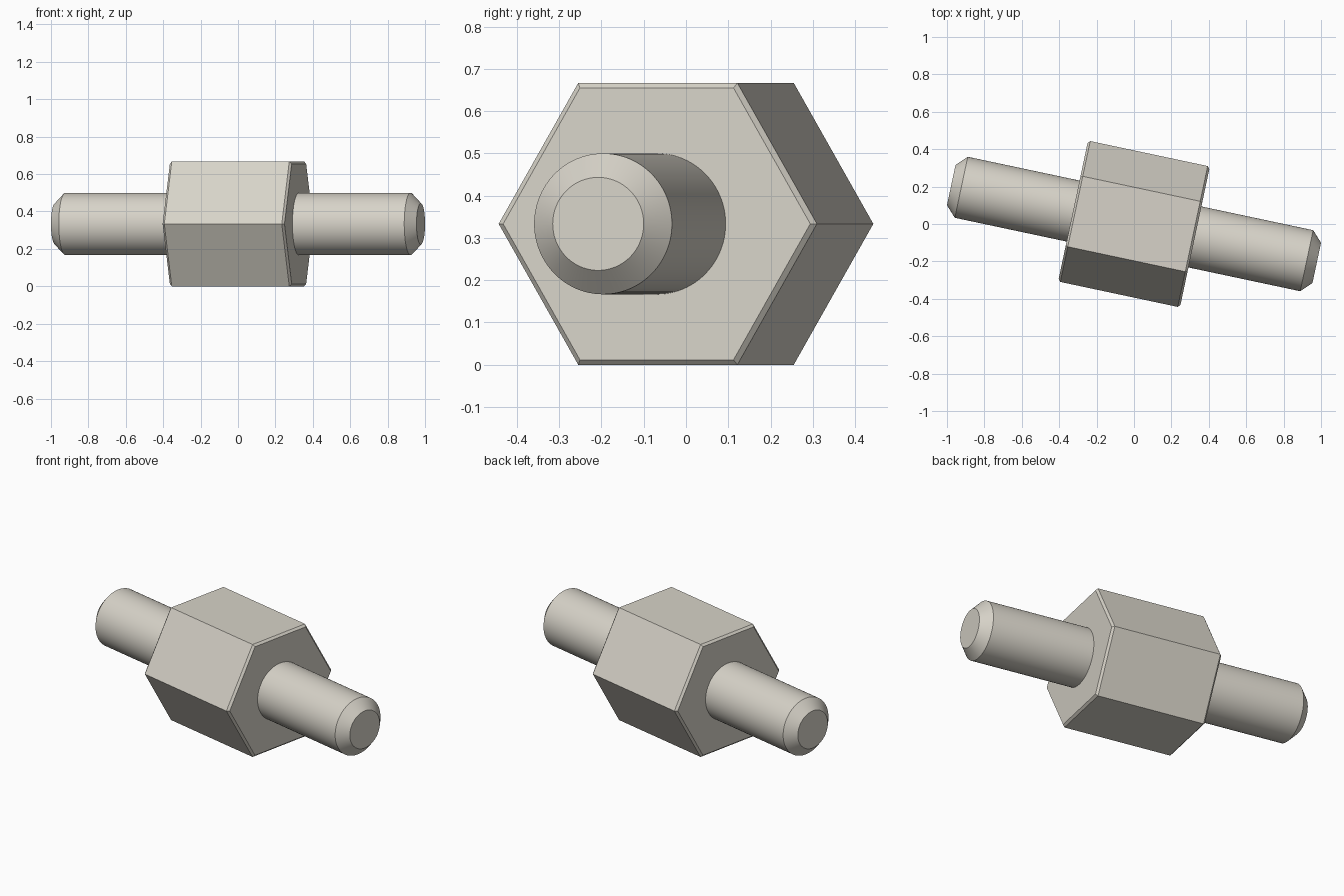
import bpy
import bmesh
import math

cube = bpy.data.objects.get("Cube")
if cube:
    bpy.data.objects.remove(cube, do_unlink=True)

AXIS_HEIGHT = 1 / 3
TURN = math.radians(-12)

metal = bpy.data.materials.new("warm light grey metal")
metal.use_nodes = True
colour = (0.68, 0.65, 0.58, 1)
metal.diffuse_color = colour
metal.node_tree.nodes["Principled BSDF"].inputs["Base Color"].default_value = colour


def lathe_bar(name, sides, profile, smooth):
    """Capped bar along local x; profile lists (position, corner radius)."""
    bm = bmesh.new()
    rings = []
    for x, r in profile:
        angles = [math.tau * i / sides for i in range(sides)]
        rings.append([bm.verts.new((x, r * math.cos(a), r * math.sin(a))) for a in angles])
    for a, b in zip(rings, rings[1:]):
        for i in range(sides):
            j = (i + 1) % sides
            bm.faces.new((a[i], a[j], b[j], b[i]))
    bm.faces.new(rings[0])
    bm.faces.new(rings[-1])
    bmesh.ops.recalc_face_normals(bm, faces=bm.faces)
    mesh = bpy.data.meshes.new(name)
    bm.to_mesh(mesh)
    bm.free()
    mesh.materials.append(metal)
    obj = bpy.data.objects.new(name, mesh)
    bpy.context.collection.objects.link(obj)
    obj.location.z = AXIS_HEIGHT
    obj.rotation_euler.z = TURN
    if smooth:
        bpy.ops.object.select_all(action="DESELECT")
        obj.select_set(True)
        bpy.context.view_layer.objects.active = obj
        bpy.ops.object.shade_smooth_by_angle(angle=math.radians(25))
    return obj


def mirrored(half):
    return [(-x, r) for x, r in half] + [(x, r) for x, r in reversed(half)]


# Hexagonal body with chamfered end faces
corner = AXIS_HEIGHT / math.cos(math.pi / 6)
lathe_bar("hex_body", 6, mirrored([(0.333, corner - 0.0135), (0.321, corner)]), False)

# Round stud on each side, chamfered at the tip and rooted inside the body
stud = [(0.3, 0.1667), (0.944, 0.1667), (0.999, 0.11)]
lathe_bar("left_stud", 96, stud, True)
lathe_bar("right_stud", 96, [(-x, r) for x, r in stud], True)
